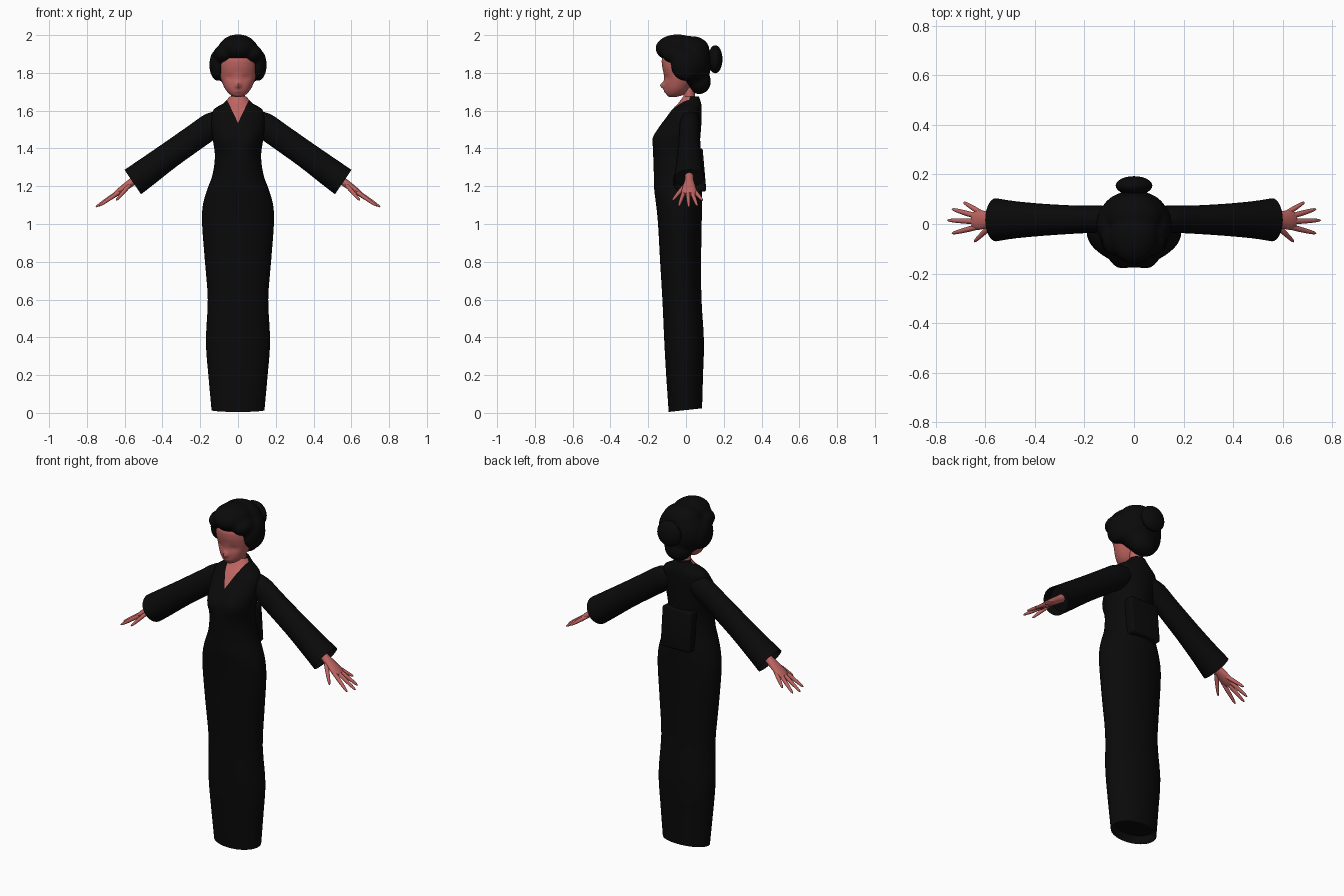
import bpy, bmesh, math
from mathutils import Vector as V, Matrix

if "Cube" in bpy.data.objects:
    bpy.data.objects.remove(bpy.data.objects["Cube"])


def material(name, rgb):
    m = bpy.data.materials.new(name)
    m.diffuse_color = (*rgb, 1)
    m.use_nodes = True
    m.node_tree.nodes["Principled BSDF"].inputs["Base Color"].default_value = m.diffuse_color
    return m


BLACK = material("black", (0.003, 0.003, 0.003))
SKIN = material("skin", (0.52, 0.13, 0.12))


def finish(name, bm, *mats):
    bmesh.ops.recalc_face_normals(bm, faces=bm.faces)
    me = bpy.data.meshes.new(name)
    bm.to_mesh(me)
    bm.free()
    for m in mats:
        me.materials.append(m)
    ob = bpy.data.objects.new(name, me)
    bpy.context.collection.objects.link(ob)
    return ob


def spline(a, b, c, d, t):
    return 0.5 * (2 * b + (c - a) * t + (2 * a - 5 * b + 4 * c - d) * t * t
                  + (3 * b - a - 3 * c + d) * t ** 3)


def loft(rings, sides=32, steps=3, hollow=(0, 0)):
    """Smooth tube through rings of (centre, half axis, half axis);
    hollow sinks the start and end caps by that depth."""
    n = len(rings)
    dense = []
    for i in range(n - 1):
        four = [rings[max(0, min(n - 1, i + k))] for k in (-1, 0, 1, 2)]
        for s in range(steps):
            dense.append([spline(*(r[j] for r in four), s / steps) for j in range(3)])
    dense.append(list(rings[-1]))
    for end, depth in enumerate(hollow):
        if depth:
            c, u, v = dense[-1 if end else 0]
            nxt = dense[-2 if end else 1][0]
            extra = [c + (nxt - c).normalized() * depth, u * 0.88, v * 0.88]
            dense.insert(len(dense) if end else 0, extra)
    bm = bmesh.new()
    rows = [[bm.verts.new(c + u * math.cos(a) + v * math.sin(a))
             for a in (2 * math.pi * k / sides for k in range(sides))]
            for c, u, v in dense]
    for p, q in zip(rows, rows[1:]):
        for k in range(sides):
            m = (k + 1) % sides
            bm.faces.new((p[k], p[m], q[m], q[k]))
    bm.faces.new(rows[0])
    bm.faces.new(rows[-1])
    return bm


def upright(table):
    """Rings from rows of (z, half width, front y, back y)."""
    return [(V((0, (f + b) / 2, z)), V((w, 0, 0)), V((0, (b - f) / 2, 0)))
            for z, w, f, b in table]


def bump(bm, centre, size, push):
    for v in bm.verts:
        d = v.co - V(centre)
        if v.co.y < 0:
            v.co.y -= push * math.exp(-sum((d[i] / size[i]) ** 2 for i in (0, 2)))


def ellipsoid(bm, centre, radii, seg=32):
    m = Matrix.Translation(centre) @ Matrix.Diagonal((*radii, 1))
    bmesh.ops.create_uvsphere(bm, u_segments=seg, v_segments=seg // 2, radius=1, matrix=m)


# Long dress with bust, tilted hem and hollow underside
dress = loft(upright([
    (0.015, 0.14, -0.092, 0.085), (0.2, 0.157, -0.105, 0.09), (0.38, 0.17, -0.115, 0.095),
    (0.6, 0.16, -0.125, 0.082), (0.8, 0.175, -0.137, 0.08), (1.0, 0.19, -0.148, 0.083),
    (1.1, 0.186, -0.158, 0.085), (1.18, 0.164, -0.168, 0.085), (1.26, 0.135, -0.17, 0.08),
    (1.36, 0.122, -0.173, 0.072), (1.45, 0.134, -0.165, 0.075), (1.51, 0.14, -0.142, 0.08),
    (1.57, 0.14, -0.1, 0.083), (1.61, 0.125, -0.07, 0.083), (1.64, 0.075, -0.04, 0.08),
    (1.675, 0.045, -0.015, 0.068)]), 48, 3, (0.04, 0))
for side in (-1, 1):
    bump(dress, (side * 0.07, 0, 1.45), (0.05, 1, 0.055), 0.026)
for v in dress.verts:
    if v.co.z < 0.1:
        v.co.z += 0.13 * v.co.y * (1 - v.co.z / 0.1)

# V neckline cut into the dress front
for side in (-1, 1):
    bmesh.ops.bisect_plane(dress, geom=dress.verts[:] + dress.edges[:] + dress.faces[:],
                           plane_co=(0, 0, 1.535), plane_no=(side * 2.1, 0, -1))
for f in dress.faces:
    c = f.calc_center_median()
    f.material_index = int(c.y < 0.02 and c.z > 1.535 + 2.1 * abs(c.x))
finish("dress", dress, BLACK, SKIN)

# Sash knot on the back
sash = bmesh.new()
bmesh.ops.create_cube(sash, size=1, matrix=Matrix.Translation((0, 0.068, 1.285))
                      @ Matrix.Rotation(math.radians(5), 4, "X")
                      @ Matrix.Diagonal((0.19, 0.06, 0.23, 1)))
bmesh.ops.bevel(sash, geom=sash.edges[:], offset=0.012, segments=3, affect="EDGES", profile=0.5)
finish("sash_knot", sash, BLACK)

# Sleeves and hands, mirrored
for side, tag in ((-1, "left"), (1, "right")):
    def P(x, y, z):
        return V((side * x, y, z))

    up = P(0.56, 0, 0.83)
    sleeve = loft([(P(x, y, z), V((0, hy, 0)), up * h) for x, y, z, hy, h in (
        (0.06, 0.02, 1.56, 0.045, 0.05), (0.13, 0.02, 1.527, 0.054, 0.068),
        (0.22, 0.018, 1.465, 0.056, 0.069), (0.36, 0.017, 1.366, 0.064, 0.07),
        (0.48, 0.017, 1.278, 0.075, 0.075), (0.557, 0.017, 1.222, 0.087, 0.078))],
        28, 3, (0, 0.05))
    finish(tag + "_sleeve", sleeve, BLACK)

    # Forearm and palm
    hand = loft([(P(x, y, z), V((0, hy, 0)), up * h) for x, y, z, hy, h in (
        (0.45, 0.017, 1.3, 0.026, 0.026), (0.54, 0.017, 1.237, 0.023, 0.022),
        (0.585, 0.017, 1.205, 0.032, 0.02), (0.63, 0.016, 1.172, 0.04, 0.016),
        (0.652, 0.016, 1.157, 0.03, 0.011))], 16, 3)
    finish(tag + "_hand", hand, SKIN)

    # Fingers: root and tip of thumb to little finger
    for name, a, b in (
            ("thumb", (0.575, -0.005, 1.205), (0.645, -0.072, 1.125)),
            ("index_finger", (0.625, -0.01, 1.172), (0.735, -0.038, 1.095)),
            ("middle_finger", (0.63, 0.01, 1.172), (0.753, 0.015, 1.09)),
            ("ring_finger", (0.63, 0.03, 1.172), (0.735, 0.06, 1.095)),
            ("little_finger", (0.61, 0.04, 1.18), (0.688, 0.088, 1.125))):
        a, b = P(*a), P(*b)
        d = (b - a).normalized()
        u = d.cross(up).normalized()
        w = d.cross(u)
        finger = loft([(a.lerp(b, t), u * r, w * r) for t, r in (
            (0, 0.011), (0.35, 0.011), (0.7, 0.009), (0.93, 0.006), (1, 0.002))], 10, 2)
        finish(f"{tag}_{name}", finger, SKIN)

# Neck
finish("neck", loft(upright([
    (1.58, 0.05, -0.02, 0.06), (1.64, 0.042, -0.016, 0.055), (1.68, 0.037, -0.014, 0.047),
    (1.75, 0.037, -0.014, 0.047)]), 24), SKIN)

# Face with nose, lips and chin
face = loft(upright([
    (1.672, 0.014, -0.088, -0.055), (1.685, 0.042, -0.103, -0.01), (1.715, 0.068, -0.112, 0.02),
    (1.76, 0.088, -0.115, 0.05), (1.8, 0.098, -0.119, 0.06), (1.84, 0.1, -0.127, 0.06),
    (1.88, 0.094, -0.125, 0.06), (1.92, 0.06, -0.09, 0.04)]), 48, 5)
bump(face, (0, 0, 1.733), (0.013, 1, 0.018), 0.024)
bump(face, (0, 0, 1.702), (0.02, 1, 0.008), 0.006)
for side in (-1, 1):
    bump(face, (side * 0.045, 0, 1.775), (0.025, 1, 0.018), -0.007)
finish("face", face, SKIN)

# Hair: crown, front roll, side lobes and nape blended together
hair = bmesh.new()
ellipsoid(hair, (0, 0.035, 1.855), (0.136, 0.1, 0.135))
ellipsoid(hair, (0, -0.045, 1.93), (0.1, 0.117, 0.074))
ellipsoid(hair, (0, 0.03, 1.92), (0.11, 0.095, 0.075))
ellipsoid(hair, (0, 0.07, 1.755), (0.08, 0.062, 0.068))
for side in (-1, 1):
    ellipsoid(hair, (side * 0.106, 0.0, 1.842), (0.046, 0.08, 0.085))
    ellipsoid(hair, (side * 0.075, -0.055, 1.9), (0.055, 0.075, 0.05))
hair_ob = finish("hair", hair, BLACK)
remesh = hair_ob.modifiers.new("blend", "REMESH")
remesh.mode, remesh.voxel_size, remesh.use_smooth_shade = "VOXEL", 0.009, True
smooth = hair_ob.modifiers.new("soften", "SMOOTH")
smooth.factor, smooth.iterations = 0.5, 5

# Bun at the back of the head
bun = bmesh.new()
ellipsoid(bun, (0, 0.155, 1.872), (0.074, 0.038, 0.074))
finish("bun", bun, BLACK)

# Smooth shading with sharp rims kept
bpy.ops.object.select_all(action="SELECT")
bpy.context.view_layer.objects.active = hair_ob
bpy.ops.object.shade_smooth_by_angle(angle=math.radians(45))
